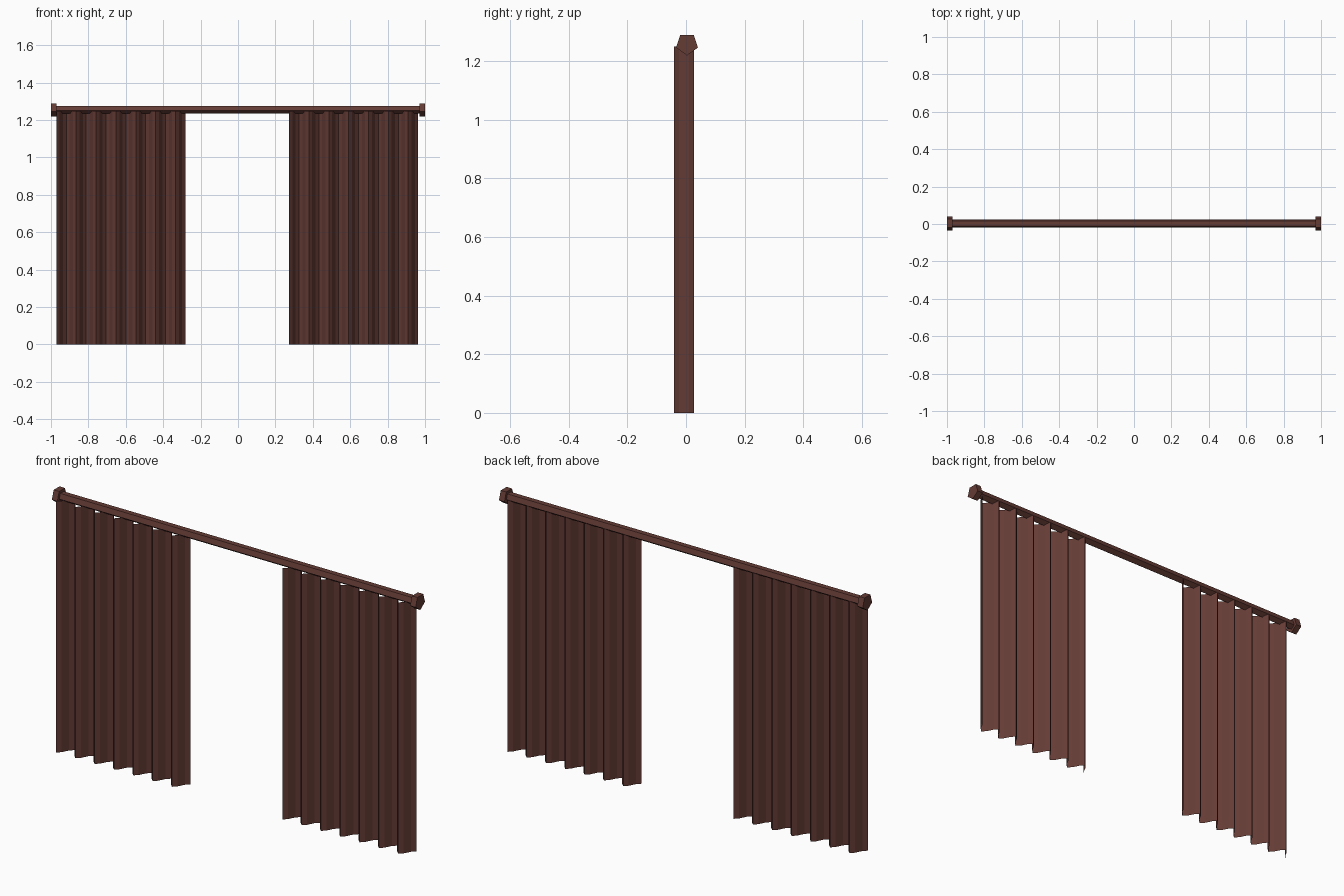
import bpy, bmesh, math

if "Cube" in bpy.data.objects:
    bpy.data.objects.remove(bpy.data.objects["Cube"])

fabric = bpy.data.materials.new("dark red brown")
fabric.diffuse_color = (0.13, 0.045, 0.036, 1)
fabric.use_nodes = True
fabric.node_tree.nodes["Principled BSDF"].inputs["Base Color"].default_value = fabric.diffuse_color

ROD_Y, ROD_Z = 0.0035, 1.2575


def make_object(name, bm):
    mesh = bpy.data.meshes.new(name)
    bm.to_mesh(mesh)
    bm.free()
    mesh.materials.append(fabric)
    obj = bpy.data.objects.new(name, mesh)
    bpy.context.collection.objects.link(obj)
    return obj


def five_sided_bar(name, x0, x1, radius):
    """Pentagonal bar along x with one corner pointing down."""
    bm = bmesh.new()
    ring = []
    for i in range(5):
        a = -math.pi / 2 + i * math.tau / 5
        ring.append(bm.verts.new((x0, ROD_Y + radius * math.cos(a),
                                  ROD_Z + radius * math.sin(a))))
    face = bm.faces.new(ring)
    ext = bmesh.ops.extrude_face_region(bm, geom=[face], use_keep_orig=True)
    for v in ext["geom"]:
        if isinstance(v, bmesh.types.BMVert):
            v.co.x = x1
    bmesh.ops.recalc_face_normals(bm, faces=bm.faces)
    return make_object(name, bm)


def curtain(name, x0, width=0.69, top=1.249, folds=6.5, steps=39):
    """Pleated sheet: a wave extruded upward, starting at the front."""
    bm = bmesh.new()
    prev = None
    for i in range(steps + 1):
        t = i / steps
        x = x0 + width * t
        y = -0.0072 - 0.0342 * math.cos(math.tau * folds * t)
        pair = (bm.verts.new((x, y, 0)), bm.verts.new((x, y, top)))
        if prev:
            bm.faces.new((prev[0], pair[0], pair[1], prev[1]))
        prev = pair
    return make_object(name, bm)


# Rod and end caps
five_sided_bar("curtain_rod", -0.972, 0.972, 0.0225)
five_sided_bar("left_end_cap", -1.0, -0.97, 0.039)
five_sided_bar("right_end_cap", 0.97, 1.0, 0.039)

# Curtain panels
curtain("left_curtain", -0.971)
curtain("right_curtain", 0.273)
